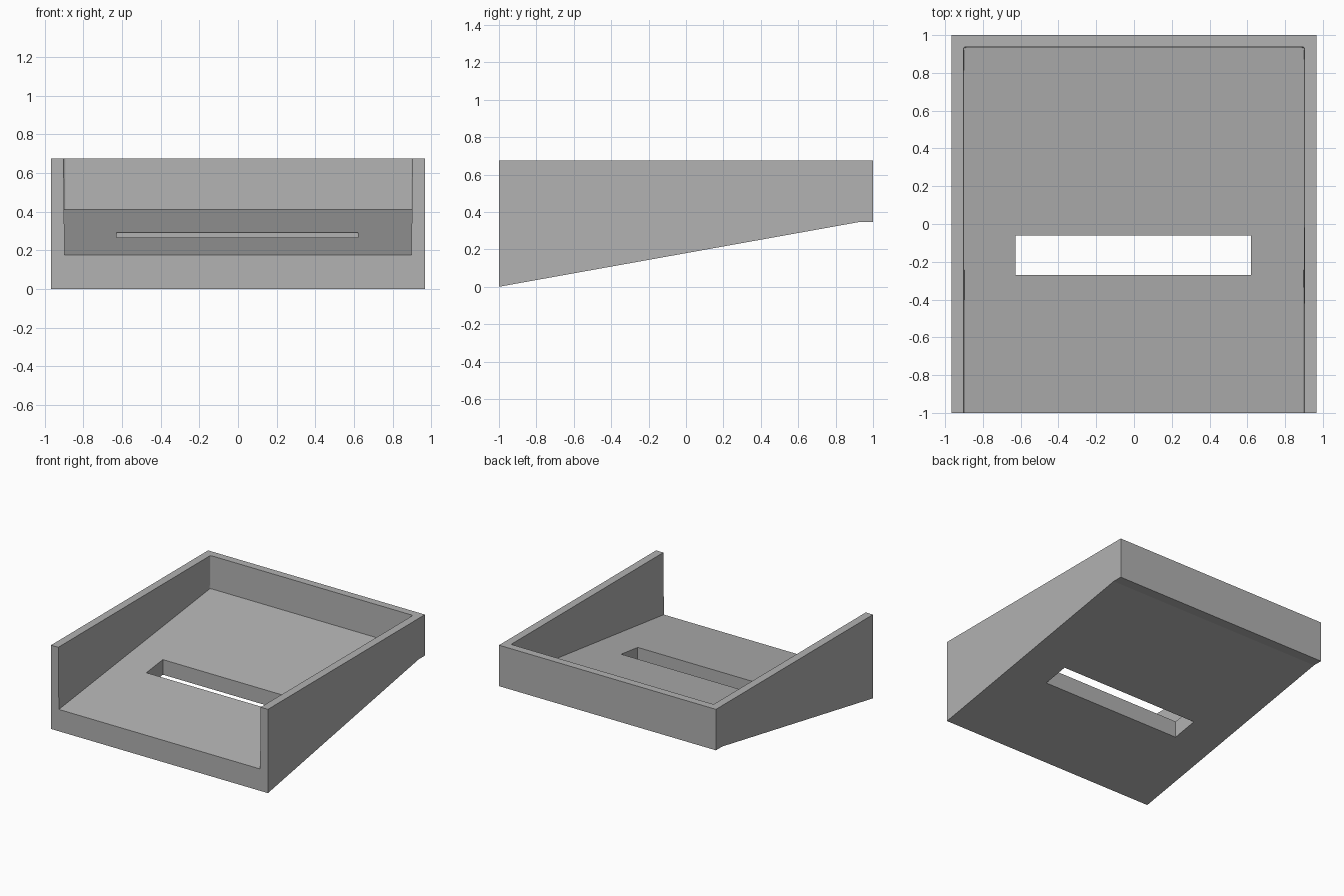
import bpy, bmesh, math

if "Cube" in bpy.data.objects:
    bpy.data.objects.remove(bpy.data.objects["Cube"], do_unlink=True)

HALF_WIDTH, TOP = 0.967, 0.675

grey = bpy.data.materials.new("plain_grey")
grey.use_nodes = True
colour = (0.445, 0.445, 0.445, 1)
grey.diffuse_color = colour
grey.node_tree.nodes["Principled BSDF"].inputs["Base Color"].default_value = colour


def loft(name, lower, upper):
    """Closed solid between two matching loops of points."""
    bm = bmesh.new()
    a = [bm.verts.new(p) for p in lower]
    b = [bm.verts.new(p) for p in upper]
    bm.faces.new(a)
    bm.faces.new(b)
    n = len(a)
    for i in range(n):
        j = (i + 1) % n
        bm.faces.new((a[i], a[j], b[j], b[i]))
    bmesh.ops.recalc_face_normals(bm, faces=bm.faces)
    mesh = bpy.data.meshes.new(name)
    bm.to_mesh(mesh)
    bm.free()
    mesh.materials.append(grey)
    obj = bpy.data.objects.new(name, mesh)
    bpy.context.collection.objects.link(obj)
    return obj


def floor_height(y):
    return 0.175 + 0.122 * (y + 1)


def pocket_loop(height):
    """Pocket outline with small rounded back corners and drafted walls."""
    radius, back = 0.012, 0.938
    right = [(0.906, -1.1)]
    for step in range(5):
        t = math.radians(90 * step / 4)
        right.append((0.906 - radius + radius * math.cos(t),
                      back - radius + radius * math.sin(t)))
    outline = right + [(-x, y) for x, y in reversed(right)]
    points = []
    for x, y in outline:
        z = height(y)
        draft = 0.018 * (TOP - z)
        points.append((x - math.copysign(draft, x), y - draft, z))
    return points


# Tray body: side profile with sloping underside
profile = [(-1, 0), (0.92, 0.345), (1, 0.345), (1, TOP), (-1, TOP)]
tray = loft("tray_body",
            [(-HALF_WIDTH, y, z) for y, z in profile],
            [(HALF_WIDTH, y, z) for y, z in profile])

# Open-fronted pocket and the slot through the floor
pocket = loft("pocket_cutter", pocket_loop(floor_height), pocket_loop(lambda y: 0.8))
slot_plan = [(-0.628, -0.27), (0.62, -0.27), (0.62, -0.06), (-0.628, -0.06)]
slot = loft("slot_cutter",
            [(x, y, -0.1) for x, y in slot_plan],
            [(x, y, 0.5) for x, y in slot_plan])

for cutter in (pocket, slot):
    cut = tray.modifiers.new(cutter.name, 'BOOLEAN')
    cut.operation = 'DIFFERENCE'
    cut.solver = 'EXACT'
    cut.object = cutter
    cutter.hide_render = True
    cutter.hide_viewport = True
    cutter.display_type = 'WIRE'
